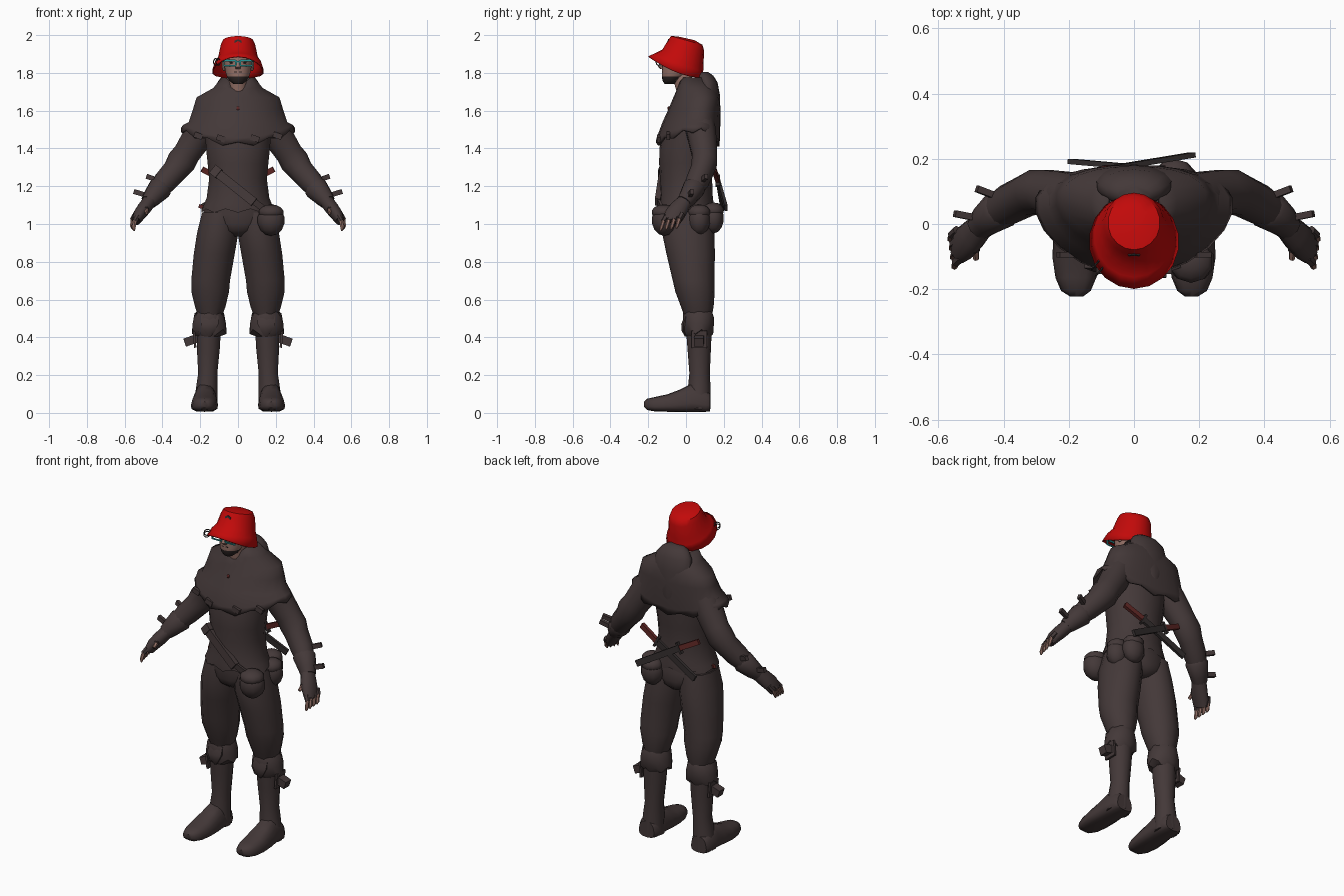
import bpy, bmesh, math
from mathutils import Vector


def material(name, rgb):
    m = bpy.data.materials.new(name)
    m.diffuse_color = (*rgb, 1)
    return m


CLOTH = material("dark brown cloth", (0.057, 0.040, 0.040))
RED = material("hat red", (0.54, 0.003, 0.003))
SKIN = material("skin", (0.30, 0.165, 0.135))
HAIR = material("dark hair", (0.025, 0.018, 0.017))
TEAL = material("teal frame", (0.02, 0.32, 0.32))
STEEL = material("dark metal", (0.032, 0.026, 0.026))
GRIP = material("dark red grip", (0.115, 0.020, 0.018))


def finish(name, bm, mat, angle=45):
    bmesh.ops.recalc_face_normals(bm, faces=bm.faces)
    me = bpy.data.meshes.new(name)
    bm.to_mesh(me)
    bm.free()
    ob = bpy.data.objects.new(name, me)
    bpy.context.collection.objects.link(ob)
    me.materials.append(mat)
    bpy.ops.object.select_all(action='DESELECT')
    ob.select_set(True)
    bpy.context.view_layer.objects.active = ob
    bpy.ops.object.shade_smooth_by_angle(angle=math.radians(angle))
    return ob


def loft(name, secs, mat, n=14, axis=None, ref=(0, 1, 0), power=1.0, caps=(True, True), warp=None):
    """Skin oval rings (x, y, z, rx, ry); rings follow the path unless an axis is given."""
    bm = bmesh.new()
    pts = [Vector(s[:3]) for s in secs]
    ref = Vector(ref)
    rings = []
    for i, s in enumerate(secs):
        t = Vector(axis) if axis else pts[min(i + 1, len(pts) - 1)] - pts[max(i - 1, 0)]
        t.normalize()
        v = (ref - t * t.dot(ref)).normalized()
        u = v.cross(t)
        ring = []
        for k in range(n):
            a = math.tau * (k + 0.5) / n
            c, d = math.cos(a), math.sin(a)
            c = math.copysign(abs(c) ** power, c)
            d = math.copysign(abs(d) ** power, d)
            p = pts[i] + u * (s[3] * c) + v * (s[4] * d)
            ring.append(bm.verts.new(warp(p, i, k) if warp else p))
        rings.append(ring)
    for a, b in zip(rings, rings[1:]):
        for k in range(n):
            bm.faces.new((a[k], a[(k + 1) % n], b[(k + 1) % n], b[k]))
    if caps[0]:
        bm.faces.new(rings[0])
    if caps[1]:
        bm.faces.new(rings[-1])
    return finish(name, bm, mat)


def bar(name, p, q, w, d, mat):
    """Box-section bar between two points."""
    return loft(name, [(*p, w * .707, d * .707), (*q, w * .707, d * .707)], mat, n=4)


def blob(name, c, r, mat, seg=10):
    bm = bmesh.new()
    bmesh.ops.create_uvsphere(bm, u_segments=seg, v_segments=7, radius=1)
    for v in bm.verts:
        v.co = Vector(c) + Vector((v.co.x * r[0], v.co.y * r[1], v.co.z * r[2]))
    return finish(name, bm, mat, 60)


UP = (0, 0, 1)

# Trunk: hips, tunic and belt
loft("hips", [(0, .02, .935, .05, .09), (0, .015, .965, .13, .128), (0, .012, 1.0, .175, .135),
              (0, .01, 1.05, .190, .138), (0, .0, 1.12, .17, .13)], CLOTH, 16, UP)
loft("tunic", [(0, .0, 1.07, .196, .148), (0, 0, 1.10, .184, .148), (0, 0, 1.14, .168, .142),
               (0, 0, 1.24, .155, .138), (0, 0, 1.32, .163, .142), (0, .005, 1.40, .172, .146),
               (0, .02, 1.54, .18, .13)], CLOTH, 18, UP, caps=(False, True),
     warp=lambda p, i, k: p + Vector((0, 0, .010 * (-1) ** k if i == 0 else 0)))


# Shoulder cape, raised over the arms, ragged at the hem and open at the throat
def cape_shape(p, i, k):
    side = min(1, abs(p.x) / .30) ** 2
    p.y += .05 * side
    if i < 2:
        p.z += .075 * side + (.012 * (-1) ** k if i == 0 else 0)
    if i >= 5 and p.y < .05:
        p.z -= (.085 if i == 6 else .02) * max(0, 1 - abs(p.x) / .06)
    return p


cape = loft("shoulder_cape", [(0, .008, 1.422, .305, .168), (0, .012, 1.455, .293, .168), (0, .028, 1.54, .263, .152),
                              (0, .045, 1.61, .240, .137), (0, .055, 1.670, .222, .122), (0, .055, 1.72, .132, .108),
                              (0, .040, 1.775, .088, .086)], CLOTH, 22, UP, caps=(False, False), warp=cape_shape)
sol = cape.modifiers.new("thickness", 'SOLIDIFY')
sol.thickness = .012

# Lowered hood hanging to a point on the back
loft("hood", [(0, .165, 1.48, .015, .012), (0, .155, 1.53, .055, .028), (0, .142, 1.60, .098, .040),
              (0, .128, 1.68, .122, .052), (0, .112, 1.75, .112, .055), (0, .100, 1.785, .085, .045),
              (0, .095, 1.805, .050, .022)], CLOTH, 14, UP)
blob("throat_clasp", (0, -.092, 1.612), (.009, .006, .011), GRIP, 6)

# Head and neck
loft("neck", [(0, .01, 1.60, .062, .055), (0, -.005, 1.70, .048, .046), (0, -.025, 1.80, .050, .055)], SKIN, 12, UP)
head = loft("head", [(0, -.085, 1.742, .026, .028), (0, -.078, 1.758, .046, .046), (0, -.066, 1.782, .060, .062),
                     (0, -.058, 1.80, .066, .070), (0, -.052, 1.83, .072, .076), (0, -.048, 1.88, .077, .082),
                     (0, -.04, 1.93, .07, .075)], SKIN, 18, UP)
head.data.materials.append(HAIR)
for f in head.data.polygons:
    if f.center.z < 1.775 and f.center.y < -.04:
        f.material_index = 1
loft("nose", [(0, -.128, 1.862, .008, .008), (0, -.134, 1.832, .015, .016), (0, -.126, 1.820, .014, .010)], SKIN, 8, UP)
bar("mouth", (-.020, -.122, 1.804), (.020, -.122, 1.804), .005, .010, HAIR)

# Eyeglasses: open frames over dark eyes
for s, side in ((-1, "left"), (1, "right")):
    x0, x1, y = s * .012, s * .074, -.137
    for z, w in ((1.838, .007), (1.866, .010)):
        bar(side + "_rim", (x0, y, z), (x1, y, z), w, .006, TEAL)
    for x in (x0, x1):
        bar(side + "_rim_side", (x, y, 1.836), (x, y, 1.868), .007, .006, TEAL)
    bar(side + "_temple", (x1, y, 1.860), (s * .080, -.03, 1.860), .006, .006, TEAL)
    blob(side + "_eye", (s * .034, -.119, 1.853), (.010, .006, .004), HAIR, 8)
    blob(side + "_ear", (s * .074, -.03, 1.84), (.012, .02, .032), SKIN, 8)
bar("glasses_bridge", (-.014, -.139, 1.860), (.014, -.139, 1.860), .008, .006, TEAL)


# Bucket hat, tipped back with drooping brim sides
def hat_shape(p, i, k):
    slope = (.40, .40, .40, .30, .28, .22)[i]
    p.z -= slope * (p.y + .04)
    if i == 0:
        p.z -= .022 * (abs(p.x) / .13) ** 2
    return p


hat = loft("bucket_hat", [(0, -.054, 1.825, .138, .145), (0, -.036, 1.855, .123, .127), (0, -.017, 1.888, .106, .109),
                          (0, .001, 1.958, .092, .095), (0, .004, 1.984, .080, .083), (0, .0, 1.992, .045, .045)],
           RED, 18, UP, caps=(False, True), warp=hat_shape)
sol = hat.modifiers.new("thickness", 'SOLIDIFY')
sol.thickness = .006
loft("hat_patch", [(0, -.090, 1.962, .022, .017), (0, -.0985, 1.964, .020, .015)], STEEL, 6, (0, -1, .25), UP)
for x, y in ((-.118, -.125), (-.105, -.145)):
    bpy.ops.mesh.primitive_torus_add(major_segments=12, minor_segments=5, major_radius=.018, minor_radius=.003,
                                     location=(x, y, 1.858), rotation=(math.pi / 2, 0, math.radians(50)))
    bpy.context.object.name = "brim_ring"
    bpy.context.object.data.materials.append(STEEL)

for s, side in ((-1, "left_"), (1, "right_")):
    def P(*c, s=s):
        return (s * c[0], *c[1:])

    # Feet spread toward the sole
    def sole(p, i, k, s=s):
        p.x += (p.x - s * .174) * max(-.3, (.05 - p.z) * 3.5)
        p.z = max(p.z, .006)
        return p

    # Trouser leg with gathered cuff
    loft(side + "trouser_leg", [P(.095, .01, 1.06, .098, .125), P(.108, .012, .95, .112, .138),
                                P(.126, .025, .84, .111, .128), P(.145, .040, .70, .105, .110),
                                P(.147, .048, .64, .102, .104), P(.147, .060, .56, .082, .086),
                                P(.148, .064, .51, .064, .072)], CLOTH, 14, UP)
    # Knee wrap: ragged flared band and a pointed pad
    loft(side + "knee_wrap", [P(.150, .065, .54, .066, .072), P(.152, .066, .515, .080, .082),
                              P(.152, .066, .475, .090, .082), P(.152, .066, .430, .093, .078),
                              P(.154, .066, .405, .060, .064)], CLOTH, 14, UP,
         warp=lambda p, i, k: p + Vector((0, 0, .012 * (-1) ** k if i in (1, 3) else 0)))
    loft(side + "knee_pad", [P(.150, .005, .515, .050, .012), P(.150, -.005, .470, .050, .022),
                             P(.150, -.008, .435, .032, .016), P(.150, .0, .405, .008, .008)], CLOTH, 8, UP)

    # Boot shaft, strap buckle and foot
    loft(side + "boot_shaft", [P(.155, .068, .44, .066, .068), P(.157, .070, .34, .062, .062),
                               P(.160, .072, .21, .052, .054), P(.166, .070, .13, .058, .060),
                               P(.172, .068, .02, .066, .062)], CLOTH, 14, UP)
    loft(side + "boot_foot", [P(.174, .128, .055, .050, .048), P(.174, .105, .062, .064, .058),
                              P(.174, .03, .080, .068, .076), P(.176, -.03, .064, .070, .060),
                              P(.178, -.10, .052, .070, .046), P(.178, -.165, .046, .060, .038),
                              P(.178, -.205, .045, .044, .030), P(.176, -.222, .045, .020, .014)],
         CLOTH, 14, (0, -1, 0), (0, 0, 1), power=.7, warp=sole)
    bar(side + "boot_strap", P(.20, .07, .40), P(.282, .068, .372), .045, .05, CLOTH)
    bar(side + "boot_buckle", P(.226, .07, .345), P(.234, .07, .435), .012, .080, CLOTH)

    # Sleeve, cuffed glove and hand
    loft(side + "sleeve", [P(.15, .065, 1.57, .085, .085), P(.215, .085, 1.46, .082, .078),
                           P(.270, .098, 1.375, .074, .070), P(.300, .098, 1.33, .080, .070),
                           P(.332, .086, 1.285, .068, .064), P(.385, .060, 1.225, .064, .062),
                           P(.43, .030, 1.17, .050, .050), P(.455, .008, 1.14, .042, .042)], CLOTH, 12)
    loft(side + "glove_cuff", [P(.400, .050, 1.205, .052, .054), P(.412, .042, 1.19, .066, .062),
                               P(.455, .010, 1.14, .052, .050), P(.475, -.01, 1.115, .042, .042)], CLOTH, 10)
    loft(side + "glove_hand", [P(.465, -.002, 1.125, .038, .040), P(.495, -.035, 1.085, .038, .050),
                               P(.522, -.060, 1.05, .034, .054), P(.540, -.078, 1.015, .024, .048)], CLOTH, 12)
    # Gloved finger stubs with bare tips
    for j in range(4):
        x, y, z = .530 + .004 * j, -.115 + .028 * j, 1.022 + .004 * j
        loft(side + "glove_finger", [P(x, y + .012, z + .02, .015, .015), P(x + .017, y - .004, z - .008, .014, .014)],
             CLOTH, 6)
        loft(side + "finger", [P(x + .016, y - .003, z - .004, .011, .011), P(x + .021, y - .016, z - .044, .010, .010),
                               P(x + .019, y - .021, z - .058, .004, .004)], SKIN, 6)
    loft(side + "glove_thumb", [P(.492, -.050, 1.09, .019, .019), P(.487, -.084, 1.075, .016, .016)], CLOTH, 6)
    loft(side + "thumb", [P(.487, -.080, 1.076, .012, .012), P(.484, -.108, 1.058, .009, .009)], SKIN, 6)

    # Forearm blade guards
    bar(side + "upper_guard", P(.395, .075, 1.222), P(.482, .108, 1.252), .026, .020, CLOTH)
    bar(side + "lower_guard", P(.465, .015, 1.145), P(.550, .032, 1.172), .026, .020, CLOTH)

    # Sheathed knife crossed over the lower back
    if s > 0:
        top, mid, tip = Vector((.19, .148, 1.29)), Vector((.075, .168, 1.23)), Vector((-.195, .192, 1.085))
    else:
        top, mid, tip = Vector((-.19, .148, 1.29)), Vector((-.075, .170, 1.23)), Vector((.180, .212, 1.085))
    bar(side + "knife_grip", top, mid, .030, .020, GRIP)
    bar(side + "knife_sheath", mid, tip, .036, .016, STEEL)
    cross = Vector((s * .016, 0, -.03))
    bar(side + "knife_guard", mid - cross, mid + cross, .014, .022, STEEL)

# Belt pouches around one hip
for nm, c, r in (("front_pouch", (.175, -.115, 1.02), (.076, .066, .083)),
                 ("side_pouch", (.180, .070, 1.02), (.062, .058, .080)),
                 ("back_pouch", (.125, .145, 1.03), (.068, .055, .080))):
    blob(nm, c, r, CLOTH)
    blob(nm + "_flap", (c[0], c[1], c[2] + .042), (r[0] * .92, r[1] * 1.02, .042), CLOTH)

# Diagonal sheath across the stomach and a hip tab
bar("front_sheath", (-.115, -.125, 1.275), (.085, -.150, 1.115), .048, .030, CLOTH)
bar("front_sheath_mouth", (-.132, -.118, 1.290), (-.100, -.130, 1.264), .056, .036, CLOTH)
bar("sheath_strap", (.07, -.150, 1.13), (.15, -.12, 1.07), .034, .014, CLOTH)
bar("hip_tab", (-.205, .02, 1.095), (-.16, .0, 1.08), .020, .014, GRIP)

# Folded loops hanging from the cape hem
for x in (-.21, -.09, .09, .21):
    y, z = -.156 + 1.4 * x * x, 1.442 + abs(x) * .12
    bar("cape_loop", (x - .022, y, z + .008), (x + .022, y, z - .008), .030, .018, CLOTH)
